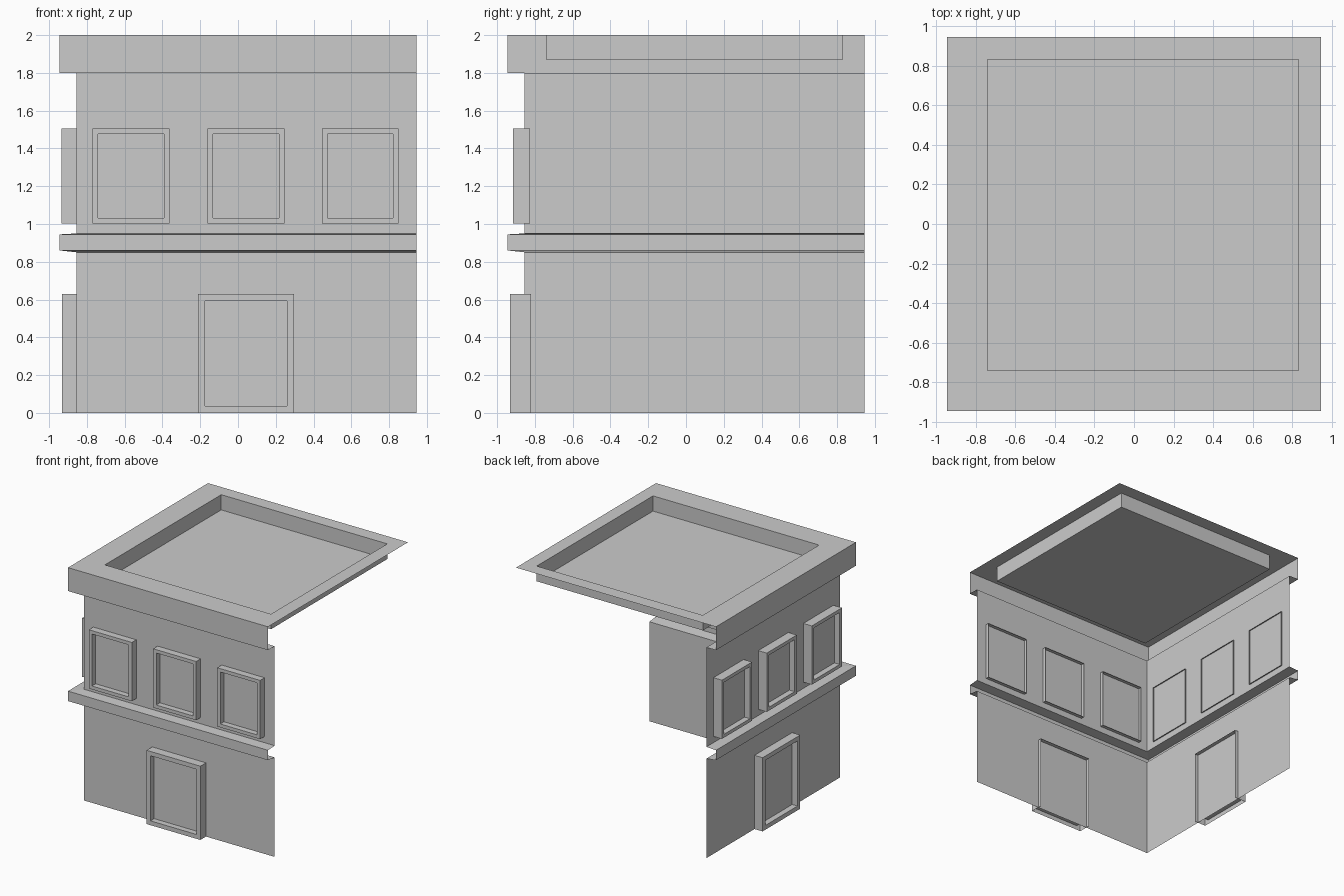
import bpy, bmesh
from mathutils import Matrix, Vector
from math import radians

if "Cube" in bpy.data.objects:
    bpy.data.objects.remove(bpy.data.objects["Cube"])

E = 0.945   # outer extent of the block
W = 0.855   # wall plane


def make_object(name, bm, matrix=None):
    bmesh.ops.remove_doubles(bm, verts=bm.verts, dist=1e-5)
    if matrix:
        bm.transform(matrix)
    mesh = bpy.data.meshes.new(name)
    bm.to_mesh(mesh)
    bm.free()
    ob = bpy.data.objects.new(name, mesh)
    bpy.context.collection.objects.link(ob)
    return ob


def bridge(bm, a, b, closed=True, skip=()):
    """Join two rows of points with quads."""
    n = len(a)
    for i in range(n if closed else n - 1):
        if i in skip:
            continue
        j = (i + 1) % n
        bm.faces.new([bm.verts.new(p) for p in (a[i], a[j], b[j], b[i])])


def cap(bm, row):
    bm.faces.new([bm.verts.new(p) for p in row])


# Two-sided facade: one wall profile swept round the front-left corner
bm = bmesh.new()
profile = [(W, 0), (W, 0.85), (E, 0.86), (E, 0.945), (W, 0.95),
           (W, 1.8), (E, 1.8), (E, 2.0)]
rows = [[(-d, E, z), (-d, -d, z), (E, -d, z)] for d, z in profile]
for lo, hi in zip(rows, rows[1:]):
    bridge(bm, lo, hi, closed=False)
make_object("walls_and_ledges", bm)


# Sunken roof with a flat parapet rim
def square(lo, hi, z):
    return [(lo, lo, z), (hi, lo, z), (hi, hi, z), (lo, hi, z)]


bm = bmesh.new()
rim, lip, floor = square(-E, E, 2), square(-0.74, 0.83, 2), square(-0.74, 0.83, 1.87)
bridge(bm, rim, lip)
bridge(bm, lip, floor)
cap(bm, floor)
make_object("roof", bm)


# Open-backed frame with a recessed panel, made for the front wall
def framed_panel(name, x0, x1, z0, z1, front, back, border, recess,
                 matrix=None, open_bottom=False):
    def rect(y, m=0.0):
        return [(x0 + m, y, z0 + m), (x1 - m, y, z0 + m),
                (x1 - m, y, z1 - m), (x0 + m, y, z1 - m)]
    bm = bmesh.new()
    bridge(bm, rect(back), rect(front), skip=(0,) if open_bottom else ())
    bridge(bm, rect(front), rect(front, border))
    bridge(bm, rect(front, border), rect(front + recess, border))
    cap(bm, rect(front + recess, border))
    make_object(name, bm, matrix)


# The left wall is the front wall with x and y exchanged
swap = Matrix(((0, 1, 0, 0), (1, 0, 0, 0), (0, 0, 1, 0), (0, 0, 0, 1)))
for side, matrix, win_front in (("front", None, -0.915), ("left", swap, -0.935)):
    for i, cx in enumerate((-0.566, 0.042, 0.647)):
        framed_panel(f"{side}_window_{i + 1}", cx - 0.203, cx + 0.203, 1.003, 1.505,
                     win_front, win_front + 0.09, 0.029, 0.05, matrix)
    framed_panel(f"{side}_door", -0.212, 0.296, 0, 0.63,
                 -0.931, -0.821, 0.037, 0.05, matrix, open_bottom=True)

# Make face directions consistent, pointing outward
for ob in bpy.context.collection.objects:
    bm = bmesh.new()
    bm.from_mesh(ob.data)
    bmesh.ops.recalc_face_normals(bm, faces=bm.faces)
    bm.normal_update()
    if ob.name == "roof":
        facing = sum(f.normal.z * f.calc_area() for f in bm.faces)
    else:
        facing = -sum((f.normal.x + f.normal.y) * f.calc_area() for f in bm.faces)
    if facing < 0:
        bmesh.ops.reverse_faces(bm, faces=bm.faces)
    bm.to_mesh(ob.data)
    bm.free()
